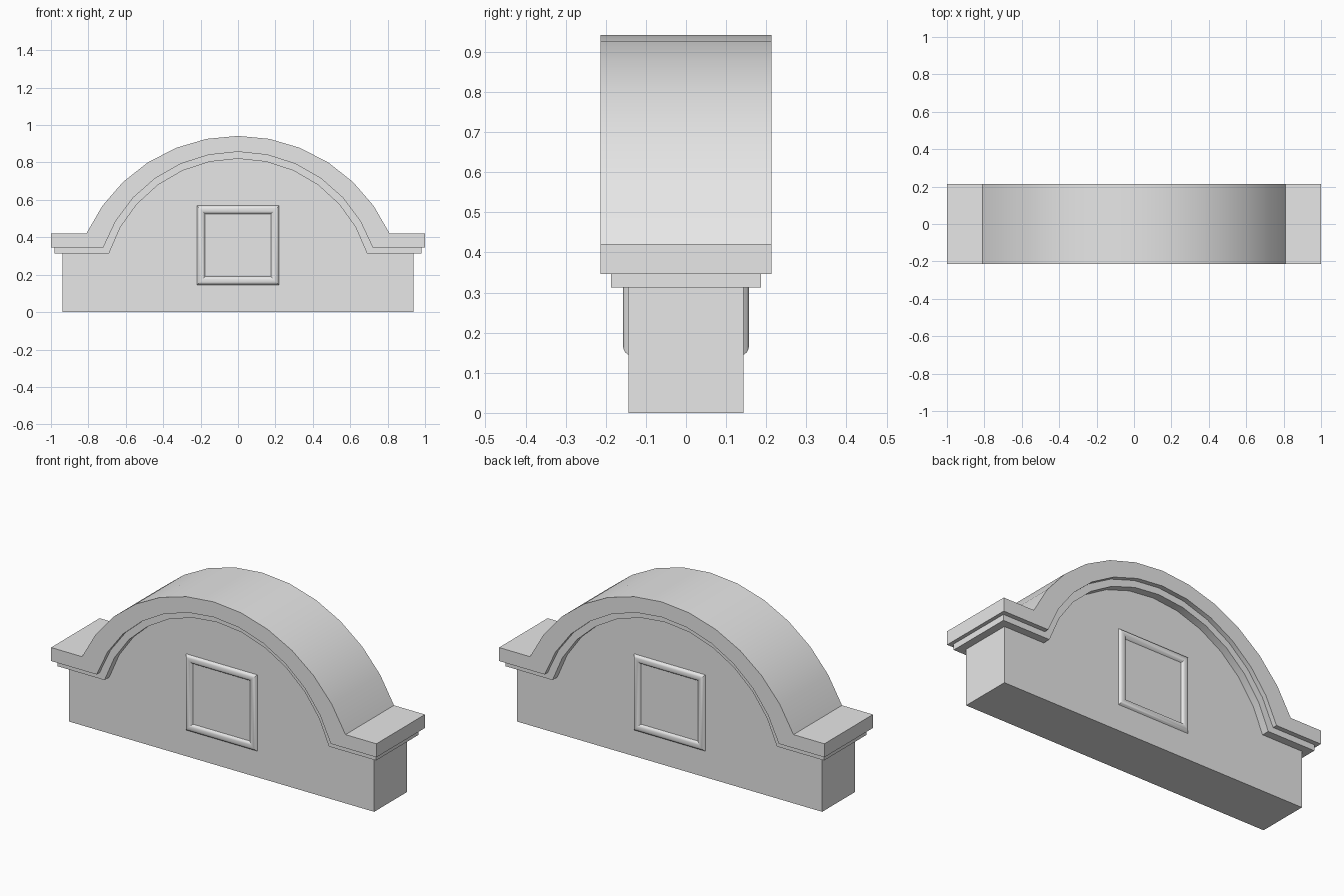
import bpy, bmesh, math

cube = bpy.data.objects.get("Cube")
if cube:
    bpy.data.objects.remove(cube, do_unlink=True)

stone = bpy.data.materials.new("grey stone")
stone.use_nodes = True
stone.diffuse_color = (0.8, 0.8, 0.8, 1)
stone.node_tree.nodes["Principled BSDF"].inputs["Base Color"].default_value = (0.8, 0.8, 0.8, 1)


def finish(name, bm):
    bmesh.ops.recalc_face_normals(bm, faces=bm.faces[:])
    mesh = bpy.data.meshes.new(name)
    bm.to_mesh(mesh)
    bm.free()
    mesh.materials.append(stone)
    obj = bpy.data.objects.new(name, mesh)
    bpy.context.collection.objects.link(obj)
    bpy.ops.object.select_all(action="DESELECT")
    obj.select_set(True)
    bpy.context.view_layer.objects.active = obj
    bpy.ops.object.shade_smooth_by_angle(angle=math.radians(32))
    return obj


def arch_line(end_x, foot_x, foot_z, top_z, steps=12):
    """Flat shoulder, circular arc, flat shoulder, from left to right."""
    rise = top_z - foot_z
    radius = (foot_x ** 2 + rise ** 2) / (2 * rise)
    centre = top_z - radius
    half = math.atan2(foot_x, foot_z - centre)
    arc = []
    for i in range(steps + 1):
        a = half * (2 * i / steps - 1)
        arc.append((radius * math.sin(a), centre + radius * math.cos(a)))
    return [(-end_x, foot_z)] + arc + [(end_x, foot_z)]


def extrude_profile(name, points, half_depth):
    bm = bmesh.new()
    face = bm.faces.new([bm.verts.new((x, -half_depth, z)) for x, z in points])
    moved = bmesh.ops.extrude_face_region(bm, geom=[face], use_keep_orig=True)["geom"]
    verts = [g for g in moved if isinstance(g, bmesh.types.BMVert)]
    bmesh.ops.translate(bm, verts=verts, vec=(0, 2 * half_depth, 0))
    return finish(name, bm)


def moulding(name, upper, lower, half_depth):
    return extrude_profile(name, upper + lower[::-1], half_depth)


# Wall filling the arch
WALL_Y = 0.144
wall_top = arch_line(0.938, 0.69, 0.313, 0.82)
extrude_profile("wall", [(0.938, 0), (-0.938, 0)] + wall_top, WALL_Y)

# Two stepped mouldings over the wall
moulding("lower_moulding", arch_line(0.98, 0.72, 0.346, 0.857),
         arch_line(0.98, 0.69, 0.313, 0.82), 0.187)
moulding("upper_moulding", arch_line(1.0, 0.81, 0.421, 0.942),
         arch_line(1.0, 0.72, 0.346, 0.857), 0.213)


# Rounded square frame on each face: (inset, height) section swept round corners
def panel_frame(name, side):
    section = [(0, 0), (0.006, 0.008), (0.014, 0.012), (0.022, 0.013),
               (0.03, 0.012), (0.038, 0.008), (0.044, 0)]
    bm = bmesh.new()
    rings = []
    for inset, height in section:
        w, h = 0.22 - inset, 0.212 - inset
        y = side * (WALL_Y + height)
        rings.append([bm.verts.new((sx * w, y, 0.357 + sz * h))
                      for sx, sz in ((-1, -1), (1, -1), (1, 1), (-1, 1))])
    for a, b in zip(rings, rings[1:]):
        for i in range(4):
            j = (i + 1) % 4
            bm.faces.new((a[i], a[j], b[j], b[i]))
    # Closed against the wall
    for i in range(4):
        j = (i + 1) % 4
        bm.faces.new((rings[-1][i], rings[-1][j], rings[0][j], rings[0][i]))
    return finish(name, bm)


panel_frame("front_panel_frame", -1)
panel_frame("back_panel_frame", 1)
